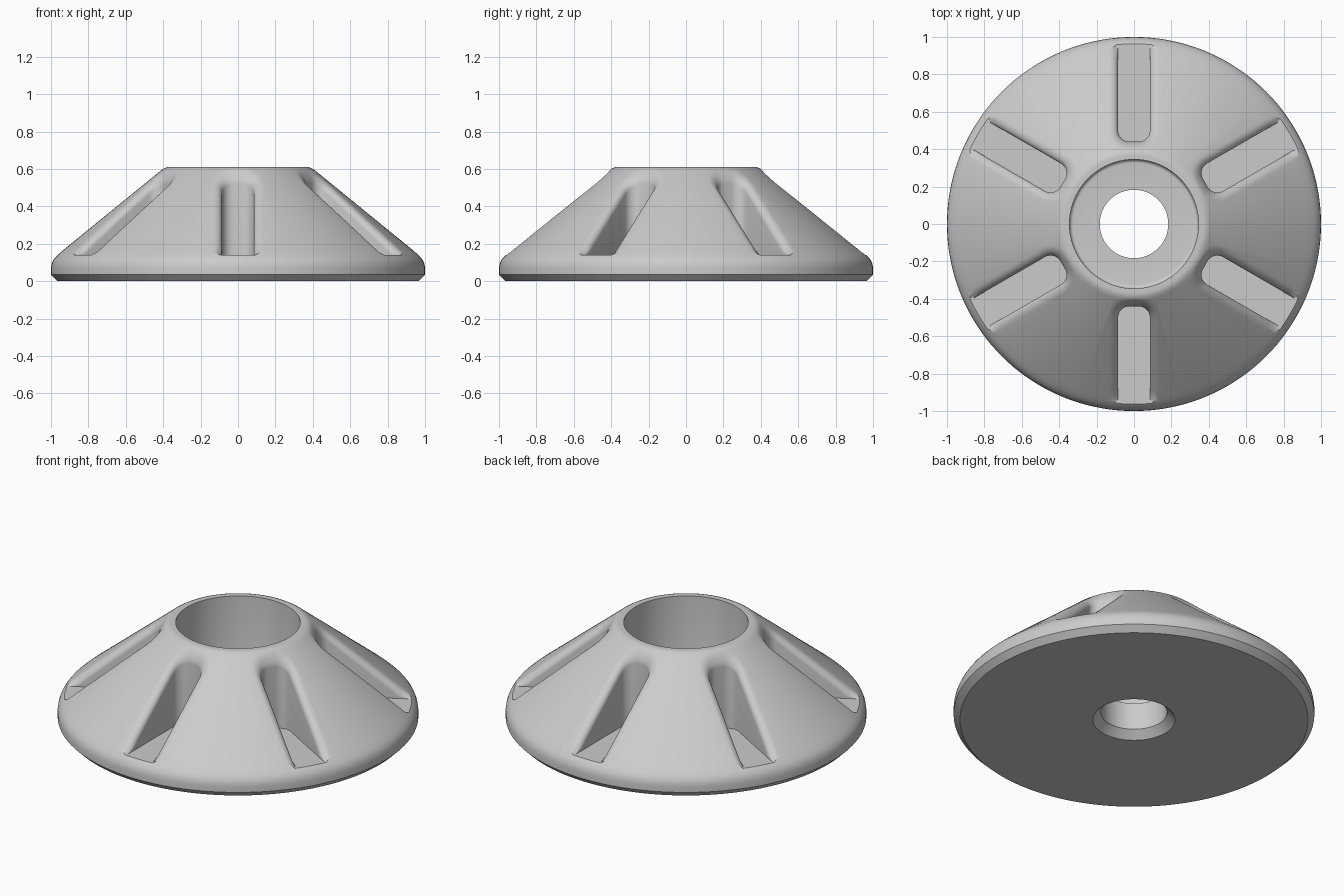
import bpy, bmesh, math
from mathutils import Matrix, Vector

if "Cube" in bpy.data.objects:
    bpy.data.objects.remove(bpy.data.objects["Cube"])

SEGMENTS = 144
FLOOR = 0.14          # height of the slot floors
HALF = 0.085          # half width of a slot
INNER = 0.44          # radius where a slot starts
OUTER = 1.2
CORNER = 0.06         # plan rounding at the inner end of a slot
FILLET = 0.05         # rounding where a slot meets the cone


def cone_z(r):
    return 0.61 - 0.815 * (r - 0.39)


def make_object(name, bm):
    bmesh.ops.recalc_face_normals(bm, faces=bm.faces)
    mesh = bpy.data.meshes.new(name)
    bm.to_mesh(mesh)
    bm.free()
    obj = bpy.data.objects.new(name, mesh)
    bpy.context.collection.objects.link(obj)
    return obj


def arc(cx, cz, radius, start, end, steps):
    angles = [math.radians(start + (end - start) * i / steps) for i in range(steps + 1)]
    return [(cx + radius * math.cos(a), cz + radius * math.sin(a)) for a in angles]


# Flanged cone: closed profile revolved around z
profile = [(0.228, 0), (0.965, 0), (1, 0.035), (1, 0.07), (0.997, 0.09), (0.989, 0.11),
           (0.976, 0.128), (0.957, 0.146), (0.93, cone_z(0.93)),
           (0.41, cone_z(0.41)), (0.395, 0.603), (0.38, 0.609), (0.37, 0.61), (0.345, 0.61)]
profile += arc(0.325, 0.23, 0.02, 0, -90, 5)
profile += [(0.183, 0.21), (0.183, 0.045)]
bm = bmesh.new()
rings = []
for i in range(SEGMENTS):
    turn = Matrix.Rotation(math.tau * i / SEGMENTS, 3, 'Z')
    rings.append([bm.verts.new(turn @ Vector((r, 0, z))) for r, z in profile])
for i, ring in enumerate(rings):
    following = rings[(i + 1) % SEGMENTS]
    for j in range(len(profile)):
        k = (j + 1) % len(profile)
        bm.faces.new((ring[j], following[j], following[k], ring[k]))
body = make_object("slotted_cone_base", bm)


def slot_outline(grow):
    """Plan outline of a slot pointing along +x, grown outward by grow."""
    c = CORNER + grow
    side = [(OUTER + (INNER + CORNER - OUTER) * i / 16, HALF + grow) for i in range(16)]
    corner = arc(INNER + CORNER, HALF - CORNER, c, 90, 180, 8)
    half = side + corner
    return half + [(x, -y) for x, y in reversed(half)]


def slot_cutter(angle):
    # Stacked outlines: flat floor, upright wall, rounded lip, open top
    layers = [[(x, y, FLOOR) for x, y in slot_outline(0)]]
    for i in range(9):
        a = math.pi / 2 * i / 8
        grow, depth = FILLET * (1 - math.cos(a)), FILLET * (1 - math.sin(a))
        layers.append([(x, y, max(FLOOR, cone_z(math.hypot(x, y)) - depth))
                       for x, y in slot_outline(grow)])
    layers.append([(x, y, 1) for x, y in slot_outline(FILLET)])
    bm = bmesh.new()
    turn = Matrix.Rotation(angle, 3, 'Z')
    loops = [[bm.verts.new(turn @ Vector(p)) for p in layer] for layer in layers]
    count = len(loops[0])
    for low, high in zip(loops, loops[1:]):
        for j in range(count):
            k = (j + 1) % count
            bm.faces.new((low[j], low[k], high[k], high[j]))
    bm.faces.new(loops[0])
    bm.faces.new(loops[-1])
    bmesh.ops.remove_doubles(bm, verts=bm.verts, dist=0.00005)
    cutter = make_object("slot_cutter", bm)
    cutter.hide_render = True
    return cutter


# Six radial slots
bpy.context.view_layer.objects.active = body
body.select_set(True)
for i in range(6):
    cutter = slot_cutter(math.radians(30 + 60 * i))
    cut = body.modifiers.new("slot", 'BOOLEAN')
    cut.operation = 'DIFFERENCE'
    cut.solver = 'EXACT'
    cut.object = cutter
    bpy.ops.object.modifier_apply(modifier=cut.name)
    bpy.data.objects.remove(cutter)

# Plain grey finish
grey = bpy.data.materials.new("light grey")
grey.use_nodes = True
color = (0.6, 0.6, 0.6, 1)
grey.diffuse_color = color
grey.node_tree.nodes["Principled BSDF"].inputs["Base Color"].default_value = color
body.data.materials.clear()
body.data.materials.append(grey)
bpy.ops.object.shade_smooth_by_angle(angle=math.radians(35))
